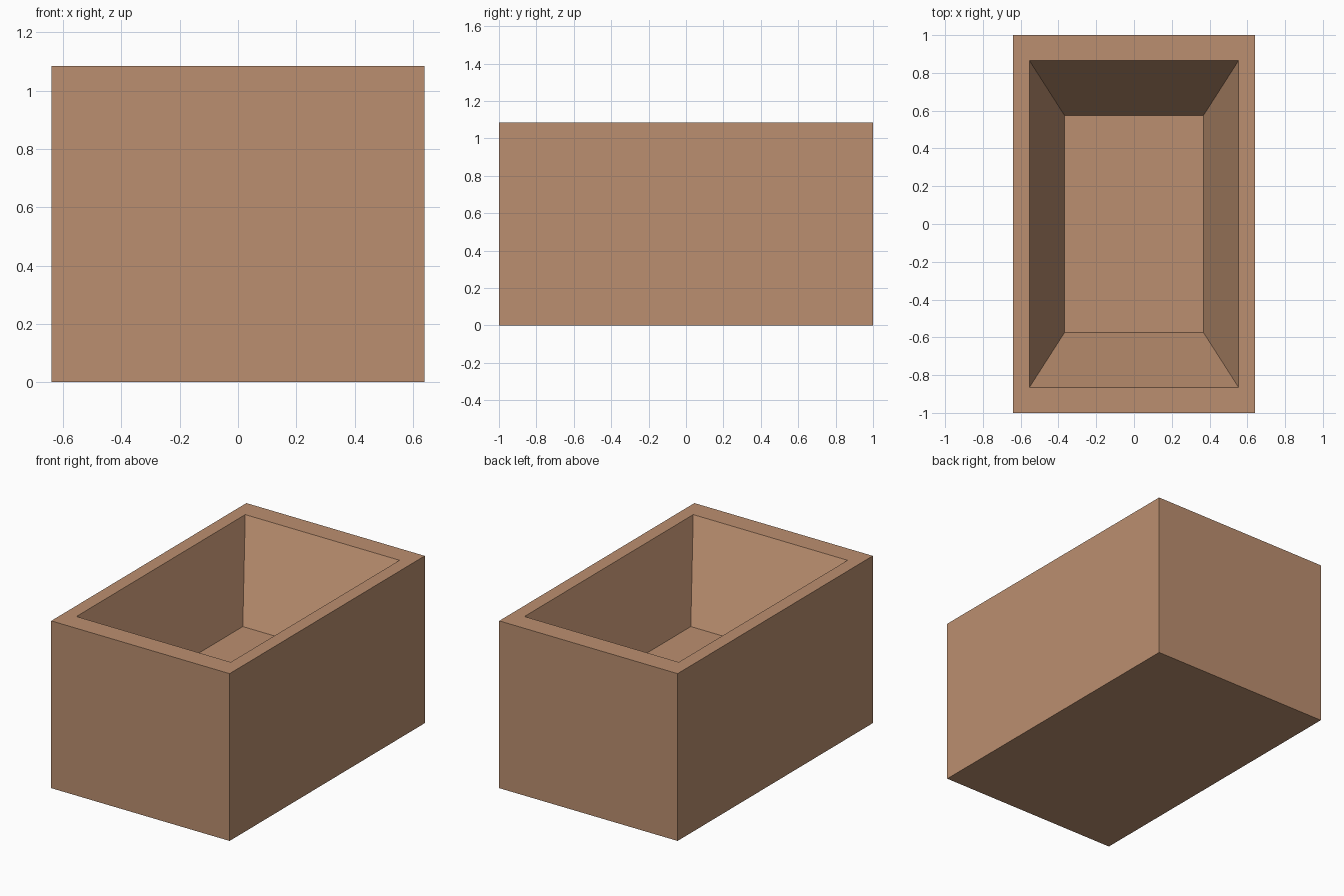
import bpy
import bmesh
from mathutils import Matrix, Vector

WIDTH, LENGTH, HEIGHT = 1.28, 2.0, 1.085
RIM_SCALE = 0.865     # opening relative to the outer top
FLOOR_SCALE = 0.663   # cavity floor relative to the opening
DEPTH = 0.565

cube = bpy.data.objects.get("Cube")
if cube:
    bpy.data.objects.remove(cube, do_unlink=True)

# Terracotta tan
clay = bpy.data.materials.new("tan_clay")
clay.use_nodes = True
colour = (0.50, 0.275, 0.16, 1.0)
clay.diffuse_color = colour
clay.node_tree.nodes["Principled BSDF"].inputs["Base Color"].default_value = colour


def extrude_scaled(bm, face, scale, dz):
    """Extrude a horizontal face, scale it about the z axis and move it by dz."""
    new = bmesh.ops.extrude_discrete_faces(bm, faces=[face])["faces"][0]
    for v in new.verts:
        v.co = Vector((v.co.x * scale, v.co.y * scale, v.co.z + dz))
    return new


# Outer block
bm = bmesh.new()
bmesh.ops.create_cube(bm, size=1.0, matrix=Matrix.Translation((0, 0, HEIGHT / 2))
                      @ Matrix.Diagonal((WIDTH, LENGTH, HEIGHT, 1)))
top = max(bm.faces, key=lambda f: f.calc_center_median().z)

# Flat rim, then the tapered cavity down to its floor
opening = extrude_scaled(bm, top, RIM_SCALE, 0)
extrude_scaled(bm, opening, FLOOR_SCALE, -DEPTH)
bmesh.ops.recalc_face_normals(bm, faces=bm.faces)

mesh = bpy.data.meshes.new("planter_box")
bm.to_mesh(mesh)
bm.free()
mesh.materials.append(clay)
box = bpy.data.objects.new("planter_box", mesh)
bpy.context.collection.objects.link(box)
